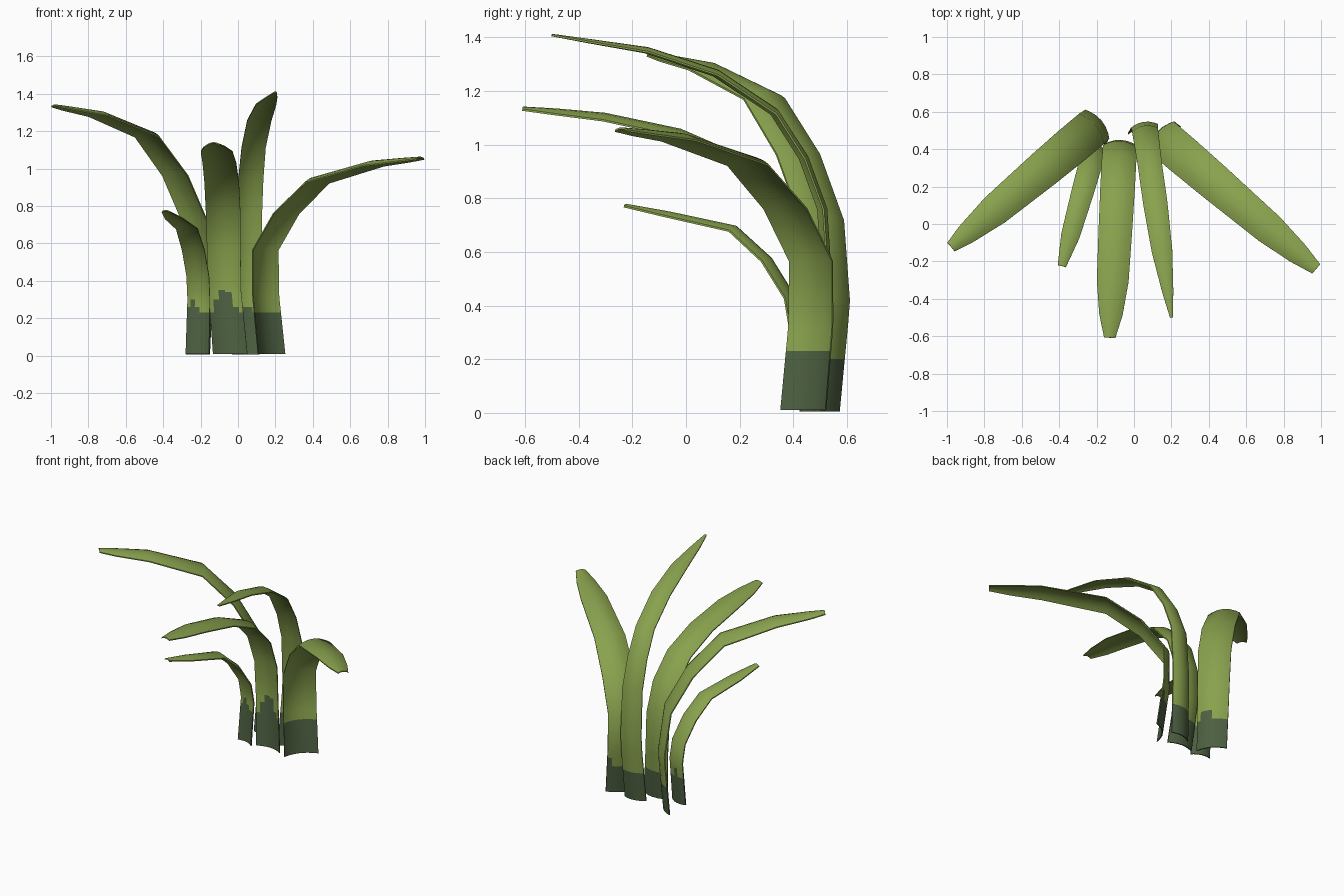
import bpy, bmesh, random
from mathutils import Vector

if "Cube" in bpy.data.objects:
    bpy.data.objects.remove(bpy.data.objects["Cube"])

random.seed(4)


def material(name, rgb):
    m = bpy.data.materials.new(name)
    m.diffuse_color = (*rgb, 1)
    m.use_nodes = True
    m.node_tree.nodes["Principled BSDF"].inputs["Base Color"].default_value = m.diffuse_color
    return m


GREEN = material("leaf green", (0.25, 0.36, 0.075))
DARK = material("dark base green", (0.073, 0.115, 0.052))

COLS = [-1, -0.75, -0.4, 0, 0.4, 0.75, 1]      # positions across the blade
BANDS = [0.17, 0.2, 0.23, 0.26, 0.3, 0.34]     # extra rows for the ragged colour edge
THICK = 0.007


def resample(profile):
    """Add rows to the (reach, height, width) profile near the colour edge."""
    rows = list(profile)
    for z in BANDS:
        for a, b in zip(profile, profile[1:]):
            if a[1] < z < b[1]:
                f = (z - a[1]) / (b[1] - a[1])
                rows.append(tuple(p + (q - p) * f for p, q in zip(a, b)))
    return sorted(rows, key=lambda r: r[1])


def leaf(name, root, foot, tip, profile, peak, peak_at):
    """Arched blade bending from root towards tip; foot is its ground point."""
    head = (Vector(tip) - Vector(root)).normalized()
    side = Vector((-head.y, head.x))
    rows = resample(profile)
    bm = bmesh.new()
    rings = []
    for i, (s, z, w) in enumerate(rows):
        a, b = rows[max(i - 1, 0)], rows[min(i + 1, len(rows) - 1)]
        tan = Vector((b[0] - a[0], b[1] - a[1])).normalized()
        nor = Vector((-tan.y, tan.x))           # outward, back then up
        slip = (Vector(foot) - Vector(root)) * max(0, 1 - z / 0.4)
        ring = []
        for off, cols in ((THICK / 2, COLS), (-THICK / 2, COLS[::-1])):
            for t in cols:
                d = off + w * 0.15 * (0.6 - t * t)
                p = Vector(root) + slip + head * (s + nor.x * d) + side * (t * w / 2)
                ring.append(bm.verts.new((p.x, p.y, max(0.005, z + nor.y * d))))
        rings.append(ring)
    n = len(COLS)
    # ragged dark base: one limit for each strip, front strips peak at peak_at
    limits = [random.choice((0.19, 0.21, 0.21, 0.27)) for _ in range(n)]
    for k in range(n):
        t = COLS[::-1][k]
        limits.append(0.22 + max(0, peak - 0.22) * max(0, 1 - abs(t - peak_at)))
    for lo, hi, row, nxt in zip(rings, rings[1:], rows, rows[1:]):
        for k in range(2 * n):
            j = (k + 1) % (2 * n)
            f = bm.faces.new((lo[k], lo[j], hi[j], hi[k]))
            f.material_index = int((row[1] + nxt[1]) / 2 < limits[k])
    # end caps
    bm.faces.new(rings[0][::-1]).material_index = 1
    bm.faces.new(rings[-1])
    bmesh.ops.recalc_face_normals(bm, faces=bm.faces)
    me = bpy.data.meshes.new(name)
    bm.to_mesh(me)
    bm.free()
    me.materials.append(GREEN)
    me.materials.append(DARK)
    ob = bpy.data.objects.new(name, me)
    bpy.context.collection.objects.link(ob)
    bpy.ops.object.select_all(action='DESELECT')
    ob.select_set(True)
    bpy.context.view_layer.objects.active = ob
    bpy.ops.object.shade_smooth_by_angle(angle=0.7)


# long leaf on the left
leaf("left_long_leaf", (-0.19, 0.54), (-0.205, 0.505), (-0.975, -0.12),
     [(0, 0.005, 0.19), (0, 0.42, 0.20), (0.04, 0.72, 0.21), (0.18, 0.97, 0.21),
      (0.38, 1.18, 0.20), (0.72, 1.29, 0.17), (0.93, 1.32, 0.11), (1.03, 1.335, 0.06)],
     0.22, 0)
# short leaf on the left
leaf("left_short_leaf", (-0.205, 0.42), (-0.215, 0.39), (-0.39, -0.24),
     [(0, 0.01, 0.13), (0.0, 0.3, 0.125), (0.03, 0.43, 0.125), (0.12, 0.57, 0.125),
      (0.25, 0.685, 0.12), (0.5, 0.738, 0.10), (0.67, 0.772, 0.045)],
     0.31, -0.4)
# wide middle leaf
leaf("middle_leaf", (-0.075, 0.435), (-0.04, 0.40), (-0.13, -0.61),
     [(0, 0.01, 0.185), (0, 0.35, 0.175), (0.01, 0.58, 0.18), (0.08, 0.78, 0.185),
      (0.23, 0.94, 0.185), (0.46, 1.04, 0.18), (0.74, 1.1, 0.17), (0.92, 1.12, 0.125),
      (1.045, 1.133, 0.06)],
     0.37, 0.1)
# tall leaf at the back
leaf("back_tall_leaf", (0.055, 0.53), (0.04, 0.50), (0.2, -0.5),
     [(0, 0.005, 0.15), (0, 0.45, 0.145), (0.02, 0.76, 0.14), (0.09, 0.95, 0.135),
      (0.2, 1.12, 0.13), (0.42, 1.265, 0.13), (0.68, 1.35, 0.11), (0.9, 1.385, 0.06),
      (1.04, 1.408, 0.015)],
     0.26, 0.3)
# long leaf on the right
leaf("right_long_leaf", (0.13, 0.48), (0.17, 0.445), (0.98, -0.245),
     [(0, 0.01, 0.22), (0, 0.3, 0.215), (0.01, 0.57, 0.21), (0.16, 0.77, 0.21),
      (0.38, 0.935, 0.20), (0.78, 1.025, 0.17), (0.98, 1.043, 0.12), (1.11, 1.055, 0.065)],
     0.23, 0)
